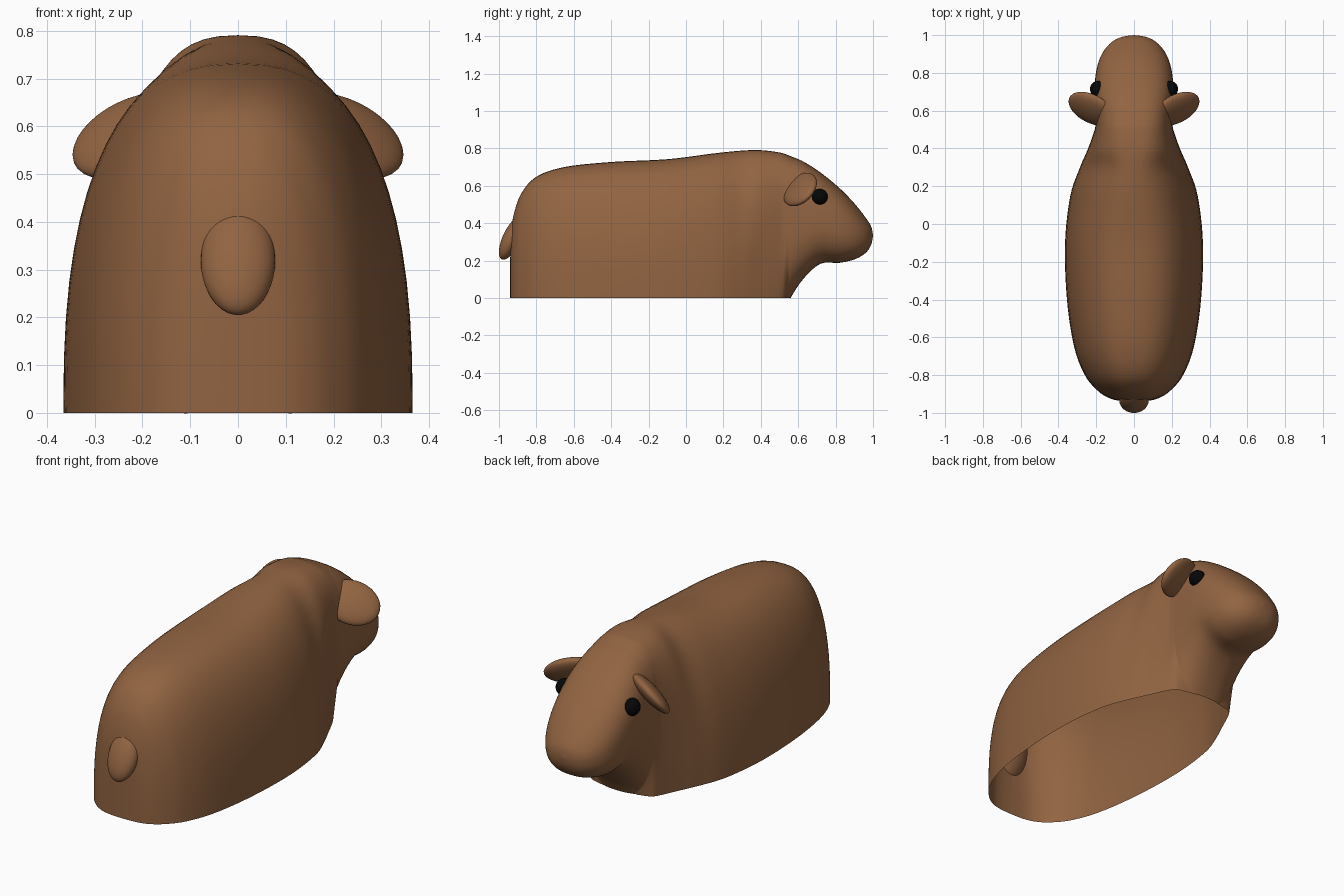
import bpy
import bmesh
import math
from mathutils import Matrix, Vector

default_cube = bpy.data.objects.get("Cube")
if default_cube:
    bpy.data.objects.remove(default_cube, do_unlink=True)


def make_material(name, color):
    material = bpy.data.materials.new(name)
    material.use_nodes = True
    material.diffuse_color = color
    material.node_tree.nodes["Principled BSDF"].inputs["Base Color"].default_value = color
    return material


brown_fur = make_material("brown fur", (0.285, 0.126, 0.053, 1))
black_eye = make_material("black eye", (0.002, 0.002, 0.002, 1))


def add_object(name, bm, material):
    """Turn a bmesh into a smooth shaded object."""
    mesh = bpy.data.meshes.new(name)
    for face in bm.faces:
        face.smooth = True
    bm.to_mesh(mesh)
    bm.free()
    mesh.materials.append(material)
    obj = bpy.data.objects.new(name, mesh)
    bpy.context.collection.objects.link(obj)
    return obj


def add_ellipsoid(name, center, axes, radii, material):
    """Ellipsoid whose semi-axes point along the given directions."""
    columns = [Vector(axis).normalized() * radius for axis, radius in zip(axes, radii)]
    matrix = Matrix(columns).transposed().to_4x4()
    matrix.translation = center
    bm = bmesh.new()
    bmesh.ops.create_uvsphere(bm, u_segments=32, v_segments=20, radius=1, matrix=matrix)
    bmesh.ops.recalc_face_normals(bm, faces=bm.faces)
    return add_object(name, bm, material)


def spline(keys, steps):
    """Smooth curve through all the keys, whatever their dimension."""
    padded = [keys[0]] + keys + [keys[-1]]
    for i in range(len(keys) - 1):
        quads = list(zip(*padded[i:i + 4]))
        for step in range(steps):
            t = step / steps
            yield [b + 0.5 * t * (c - a + t * (2 * a - 5 * b + 4 * c - d
                   + t * (3 * (b - c) + d - a))) for a, b, c, d in quads]
    yield list(keys[-1])


# Body stations from rump to nose:
# y, top, half width, height of widest point, underside, fullness of the back
rump = [(y, top, width, 0, -0.5, 2.5) for y, top, width in (
    (-0.94, 0.2, 0), (-0.936, 0.34, 0.075), (-0.92, 0.45, 0.135), (-0.88, 0.56, 0.195),
    (-0.8, 0.648, 0.26), (-0.65, 0.7, 0.317), (-0.4, 0.727, 0.355),
    (-0.1, 0.742, 0.365))]
neck = [(0.15, 0.773, 0.337, 0, -0.5, 2.35), (0.3, 0.788, 0.286, 0.1, -0.5, 2.2),
        (0.4, 0.79, 0.243, 0.22, -0.55, 2.7), (0.5, 0.778, 0.208, 0.37, -0.37, 2.9),
        (0.54, 0.766, 0.204, 0.4, -0.07, 2.9), (0.56, 0.758, 0.204, 0.4, 0, 2.9),
        (0.63, 0.728, 0.207, 0.42, 0.105, 2.8), (0.72, 0.67, 0.209, 0.42, 0.183, 2.6)]
head = [(0.82, 0.588, 0.198, 0.38, 0.188, 2.4), (0.9, 0.506, 0.17, 0.35, 0.206, 2.2),
        (0.96, 0.43, 0.122, 0.34, 0.24, 2), (0.99, 0.382, 0.065, 0.335, 0.285, 2),
        (1, 0.335, 0, 0.335, 0.335, 2)]


def section(y, top, width, middle, bottom, fullness, count=64):
    """Closed superellipse section with its own curve above and below the middle."""
    for i in range(count):
        angle = math.tau * i / count
        c, s = math.cos(angle), math.sin(angle)
        power = 2 / (fullness if s > 0 else 2.4)
        reach = top - middle if s > 0 else middle - bottom
        yield (math.copysign(abs(c) ** power, c) * width, y,
               middle + math.copysign(abs(s) ** power, s) * reach)


# Body and head: one lofted skin, cut open at the ground
bm = bmesh.new()
rings = [[bm.verts.new(p) for p in section(*station)]
         for station in spline(rump + neck + head, 6)]
for ring, following in zip(rings, rings[1:]):
    for i in range(len(ring)):
        bm.faces.new((ring[i - 1], ring[i], following[i], following[i - 1]))
bmesh.ops.remove_doubles(bm, verts=bm.verts, dist=0.0005)
bmesh.ops.recalc_face_normals(bm, faces=bm.faces)
bmesh.ops.bisect_plane(bm, geom=bm.verts[:] + bm.edges[:] + bm.faces[:], dist=0.001,
                       plane_co=(0, 0, 0), plane_no=(0, 0, 1), clear_inner=True)
add_object("body", bm, brown_fur)

# Tail: a stubby tilted lobe
lean = math.radians(25)
add_ellipsoid("tail", (0, -0.932, 0.32),
              ((1, 0, 0), (0, math.cos(lean), -math.sin(lean)),
               (0, math.sin(lean), math.cos(lean))),
              (0.078, 0.048, 0.125), brown_fur)

# Ears and eyes on both sides
for side, label in ((1, "left"), (-1, "right")):
    add_ellipsoid(label + "_ear", (0.225 * side, 0.61, 0.58),
                  ((0.89 * side, 0.32, -0.32), (0, 1, 1), (-0.45 * side, 0.63, -0.63)),
                  (0.135, 0.106, 0.038), brown_fur)
    add_ellipsoid(label + "_eye", (0.19 * side, 0.715, 0.54),
                  ((1, 0, 0), (0, 1, 0), (0, 0, 1)), (0.043,) * 3, black_eye)
